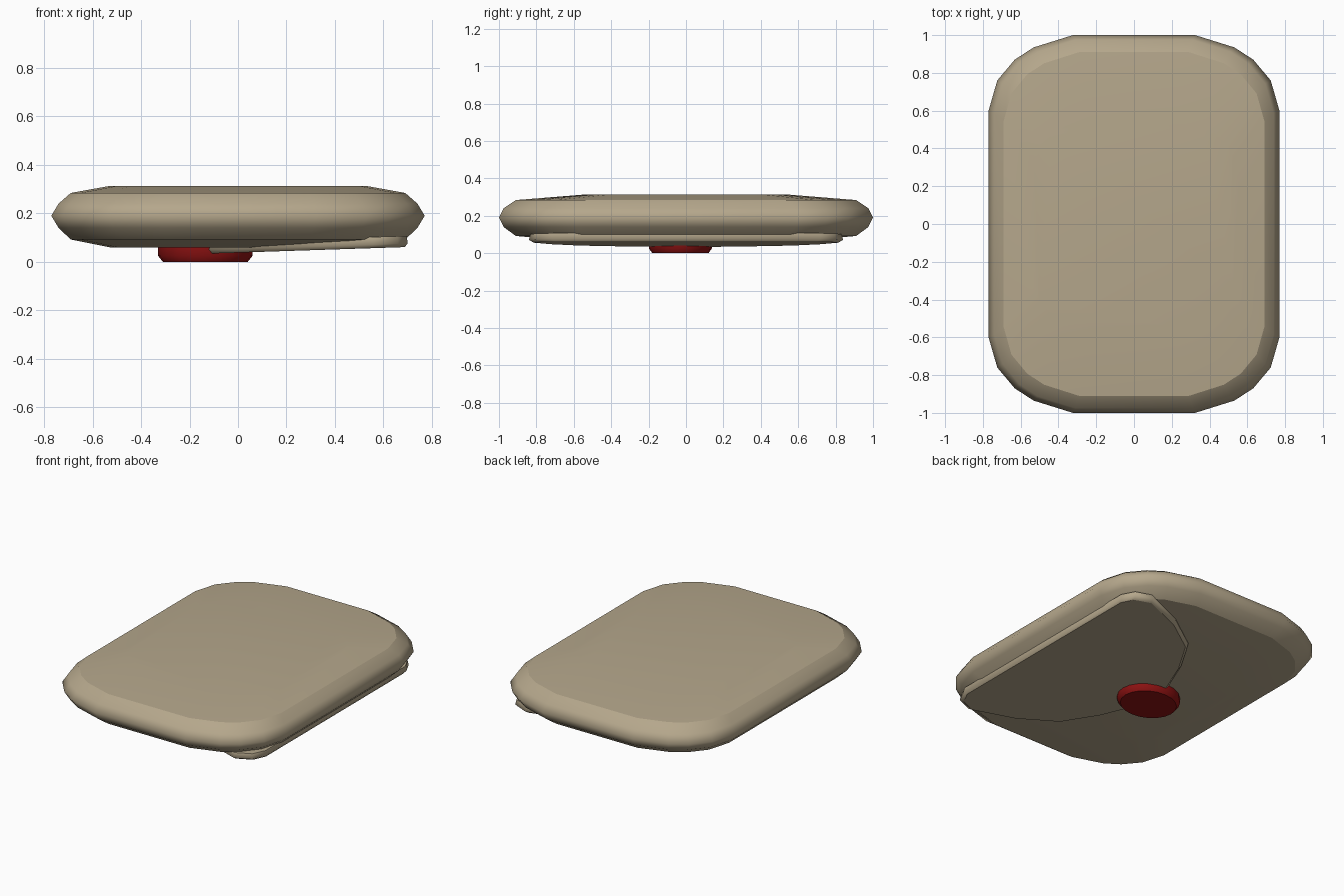
import bpy, bmesh, math

cube = bpy.data.objects.get("Cube")
if cube:
    bpy.data.objects.remove(cube, do_unlink=True)


def material(name, rgb):
    mat = bpy.data.materials.new(name)
    mat.use_nodes = True
    mat.diffuse_color = (*rgb, 1)
    mat.node_tree.nodes["Principled BSDF"].inputs["Base Color"].default_value = (*rgb, 1)
    return mat


tan = material("tan_leather", (0.46, 0.385, 0.26))
red = material("dark_red", (0.27, 0.006, 0.006))


def loft(name, rings, mat, sharp_rings=()):
    """Skin matching closed rings from bottom to top and cap both ends."""
    bm = bmesh.new()
    loops = [[bm.verts.new(p) for p in ring] for ring in rings]
    n = len(loops[0])
    for low, high in zip(loops, loops[1:]):
        for i in range(n):
            j = (i + 1) % n
            bm.faces.new((low[i], low[j], high[j], high[i]))
    bm.faces.new(loops[0][::-1])
    bm.faces.new(loops[-1])
    bmesh.ops.recalc_face_normals(bm, faces=bm.faces)
    for face in bm.faces:
        face.smooth = True
    for k in sharp_rings:
        for i in range(n):
            bm.edges.get((loops[k][i], loops[k][(i + 1) % n])).smooth = False
    mesh = bpy.data.meshes.new(name)
    bm.to_mesh(mesh)
    bm.free()
    mesh.materials.append(mat)
    obj = bpy.data.objects.new(name, mesh)
    bpy.context.collection.objects.link(obj)
    return obj


# Padded pouch body: rounded rectangle swelling to a soft middle edge
corner = [(1, 0.6), (0.94, 0.76), (0.82, 0.87), (0.69, 0.935), (0.42, 1)]
quarter = corner + [(-x, y) for x, y in corner[::-1]]
outline = quarter + [(-x, -y) for x, y in quarter]
body_levels = [(0.53, 0.55, 0.06), (0.69, 0.91, 0.092), (0.74, 0.975, 0.14),
               (0.77, 1.0, 0.19), (0.74, 0.975, 0.24), (0.69, 0.91, 0.284),
               (0.53, 0.55, 0.313)]
loft("pouch_body", [[(x * hx, y * hy, z) for x, y in outline]
                    for hx, hy, z in body_levels], tan, sharp_rings=(1, 5))

# Closing flap on the underside, tilted and curving in to a rounded tip
half = [(0.7, 0.72), (0.66, 0.8), (0.56, 0.84), (0.3, 0.74),
        (0.08, 0.59), (-0.05, 0.37), (-0.15, 0.12)]
flap_outline = half + [(x, -y) for x, y in half[::-1]]


def flap_ring(scale, lift):
    ring = []
    for x, y in flap_outline:
        px = 0.3 + (x - 0.3) * scale
        ring.append((px, y * scale, 0.033 + 0.033 * (px + 0.15) + lift))
    return ring


loft("closing_flap", [flap_ring(0.97, 0), flap_ring(1, 0.015), flap_ring(0.99, 0.046)],
     tan, sharp_rings=(0, 2))

# Oval button at the flap tip
sides = 20
button_levels = [(0.175, 0.15, 0), (0.195, 0.168, 0.025), (0.195, 0.168, 0.066)]
loft("button", [[(-0.135 + rx * math.cos(math.tau * i / sides),
                  -0.03 + ry * math.sin(math.tau * i / sides), z) for i in range(sides)]
                for rx, ry, z in button_levels], red, sharp_rings=(0, 2))
